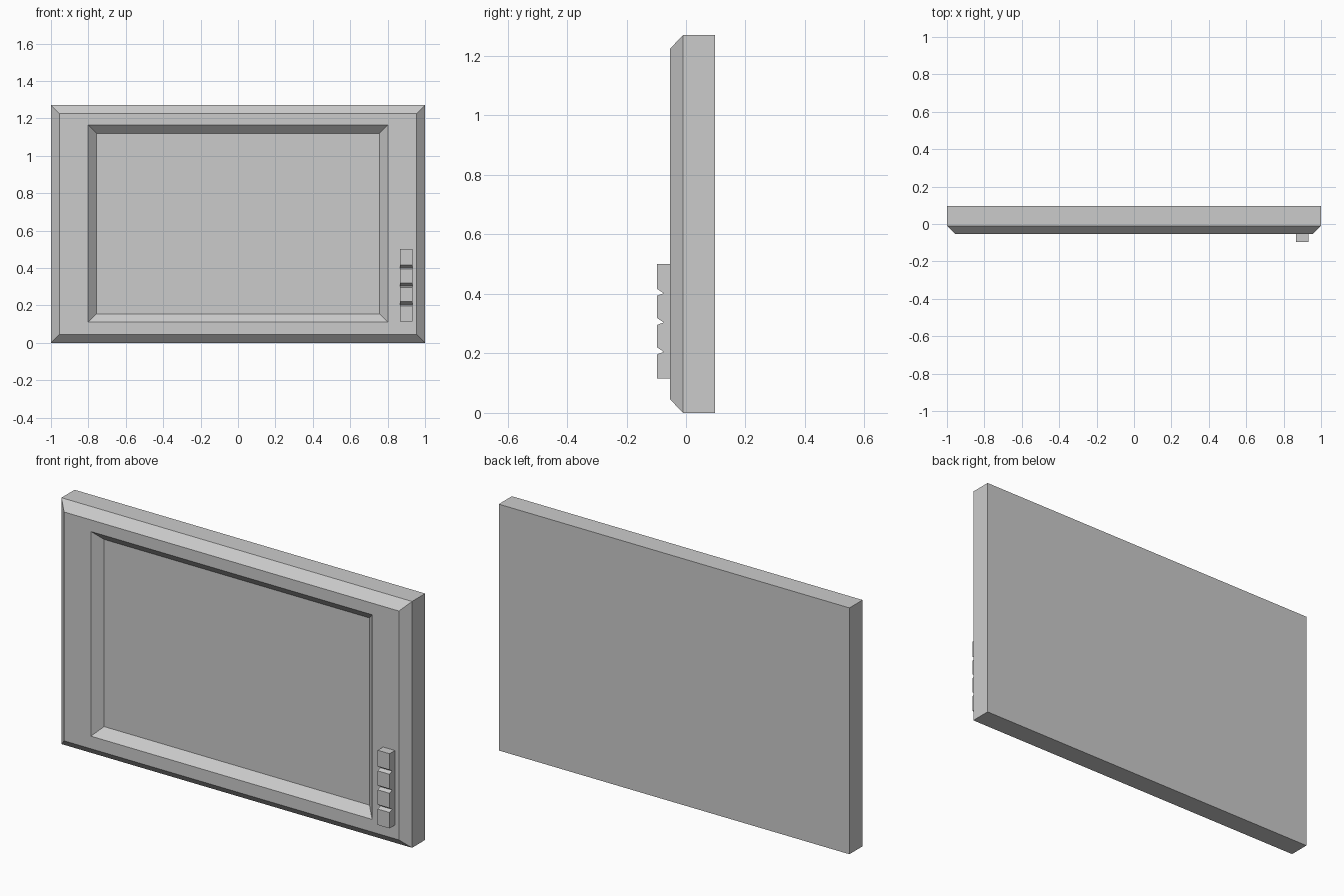
import bpy
import bmesh

cube = bpy.data.objects.get("Cube")
if cube:
    bpy.data.objects.remove(cube, do_unlink=True)

grey = bpy.data.materials.new("light grey")
grey.use_nodes = True
GREY = (0.6, 0.6, 0.6, 1.0)
grey.diffuse_color = GREY
grey.node_tree.nodes["Principled BSDF"].inputs["Base Color"].default_value = GREY


def finish(name, bm):
    """Turn a bmesh into a named, flat shaded object."""
    bmesh.ops.recalc_face_normals(bm, faces=bm.faces)
    mesh = bpy.data.meshes.new(name)
    bm.to_mesh(mesh)
    bm.free()
    mesh.materials.append(grey)
    obj = bpy.data.objects.new(name, mesh)
    bpy.context.collection.objects.link(obj)
    return obj


def ring(bm, half_width, bottom, top, y):
    """Rectangular loop of vertices facing the front."""
    corners = [(-half_width, bottom), (half_width, bottom),
               (half_width, top), (-half_width, top)]
    return [bm.verts.new((x, y, z)) for x, z in corners]


HEIGHT = 1.27
BACK, SHOULDER, FRONT, BUTTON_FRONT = 0.097, -0.01, -0.053, -0.097
CHAMFER = 0.045

# Housing: back panel, sides, chamfered rim, flat bezel, sloped recess, screen
bm = bmesh.new()
loops = [
    ring(bm, 1.0, 0, HEIGHT, BACK),
    ring(bm, 1.0, 0, HEIGHT, SHOULDER),
    ring(bm, 1.0 - CHAMFER, CHAMFER, HEIGHT - CHAMFER, FRONT),
    ring(bm, 0.802, 0.11, 1.165, FRONT),
    ring(bm, 0.757, 0.155, 1.12, SHOULDER),
]
for a, b in zip(loops, loops[1:]):
    for i in range(4):
        j = (i + 1) % 4
        bm.faces.new((a[i], a[j], b[j], b[i]))
bm.faces.new(loops[0])
bm.faces.new(loops[-1])
finish("housing_and_screen", bm)

# Button strip: side profile with three V grooves, extruded across x
LEFT, RIGHT, LOW, HIGH = 0.865, 0.932, 0.115, 0.50
profile = [(FRONT, LOW), (BUTTON_FRONT, LOW)]
for groove in (0.205, 0.304, 0.402):
    profile += [(BUTTON_FRONT, groove - 0.008),
                (-0.075, groove),
                (BUTTON_FRONT, groove + 0.015)]
profile += [(BUTTON_FRONT, HIGH), (FRONT, HIGH)]

bm = bmesh.new()
side = bm.faces.new([bm.verts.new((LEFT, y, z)) for y, z in profile])
result = bmesh.ops.extrude_face_region(bm, geom=[side], use_keep_orig=True)
moved = [v for v in result["geom"] if isinstance(v, bmesh.types.BMVert)]
bmesh.ops.translate(bm, verts=moved, vec=(RIGHT - LEFT, 0, 0))
finish("button_strip", bm)
